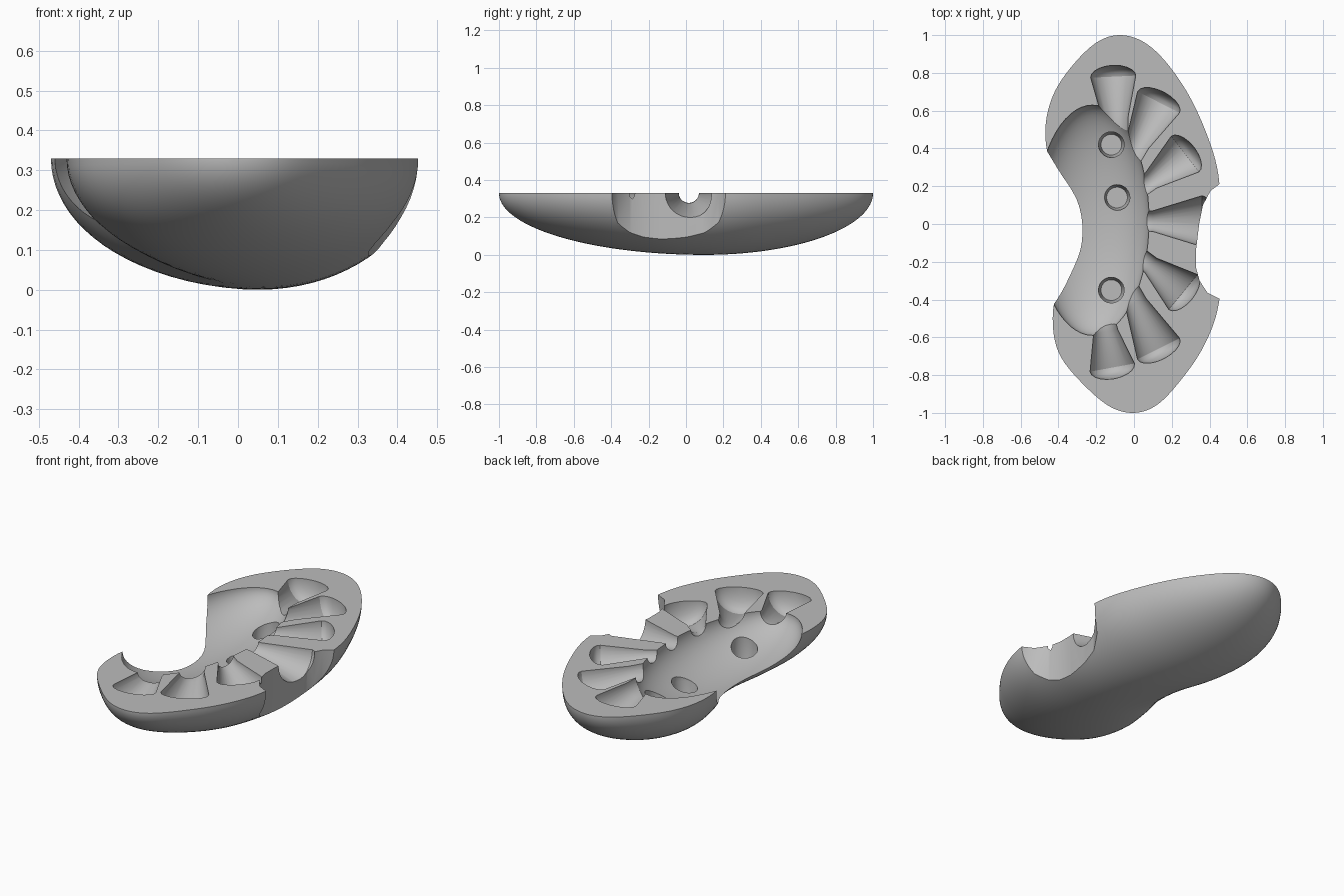
import bpy, bmesh, math
from mathutils import Vector, Matrix

if "Cube" in bpy.data.objects:
    bpy.data.objects.remove(bpy.data.objects["Cube"], do_unlink=True)

TOP = 0.33        # height of the flat section face
PLANE = TOP + 0.0013   # cutter axes sit a hair above it

tissue = bpy.data.materials.new("tissue_grey")
tissue.use_nodes = True
GREY = (0.5, 0.5, 0.5, 1)
tissue.diffuse_color = GREY
tissue.node_tree.nodes["Principled BSDF"].inputs["Base Color"].default_value = GREY


def finish(bm, name):
    bmesh.ops.recalc_face_normals(bm, faces=bm.faces[:])
    mesh = bpy.data.meshes.new(name)
    bm.to_mesh(mesh)
    bm.free()
    mesh.materials.append(tissue)
    obj = bpy.data.objects.new(name, mesh)
    bpy.context.scene.collection.objects.link(obj)
    return obj


def spline(values, y):
    """Smooth interpolation of values spaced 0.2 apart from y = -1.1."""
    f = (y + 1.1) / 0.2
    i = min(max(int(f), 1), len(values) - 3)
    t = f - i
    a, b, c, d = values[i - 1:i + 3]
    return b + 0.5 * t * (c - a + t * (2*a - 5*b + 4*c - d + t * (3*(b - c) + d - a)))


def bean_body():
    """Half bean lofted from half-ellipse slices along y."""
    centre = [.01, -.015, -.025, 0, .033, .063, .05, 0, -.047, -.07, -.07, -.07]
    width = [.45, .46, .51, .497, .451, .412, .412, .461, .488, .49, .46, .45]
    slices, arc = 72, 40
    bm = bmesh.new()
    rings = []
    for i in range(1, slices):
        y = -math.cos(math.pi * i / slices)
        c = spline(centre, y)
        a = spline(width, y) * math.sqrt(1 - y * y)
        k = (y - 0.1) / (0.9 if y > 0.1 else 1.1)
        depth = TOP * math.sqrt(1 - k * k)
        rings.append([bm.verts.new((c - a * math.cos(math.pi * j / arc), y,
                                    TOP - depth * math.sin(math.pi * j / arc)))
                      for j in range(arc + 1)])
    tips = [bm.verts.new((spline(centre, y), y, TOP)) for y in (-1, 1)]
    for p, q in zip(rings, rings[1:]):
        for j in range(arc):
            bm.faces.new((p[j], p[j + 1], q[j + 1], q[j]))
    for tip, ring in zip(tips, (rings[0], rings[-1])):
        for j in range(arc):
            bm.faces.new((tip, ring[j], ring[j + 1]))
    # one flat face closes the top
    bm.faces.new([tips[0]] + [r[0] for r in rings] + [tips[1]] + [r[-1] for r in reversed(rings)])
    return finish(bm, "bean_body")


def lathe(name, profile, origin, axis, segs=32):
    """Closed solid of revolution; profile is (distance along axis, radius)."""
    turn = Vector(axis).to_track_quat('Z', 'Y').to_matrix().to_4x4()
    bm = bmesh.new()
    rings = []
    for h, r in profile:
        rings.append([bm.verts.new((r * math.cos(2 * math.pi * (j + .37) / segs),
                                    r * math.sin(2 * math.pi * (j + .37) / segs), h))
                      for j in range(segs)])
    for p, q in zip(rings, rings[1:]):
        for j in range(segs):
            n = (j + 1) % segs
            bm.faces.new((p[j], p[n], q[n], q[j]))
    bm.faces.new(rings[0])
    bm.faces.new(rings[-1])
    bm.transform(Matrix.Translation(origin) @ turn)
    return finish(bm, name)


def cone_pocket(name, narrow, wide, r0, r1):
    """Flared pocket with a short neck and a domed outer end."""
    a, b = Vector((*narrow, PLANE)), Vector((*wide, PLANE))
    length = (b - a).length
    dome = [(length + .06 * math.sin(t), r1 * math.cos(t)) for t in (0.3, 0.6, 0.9, 1.2, 1.5)]
    profile = [(-.1, r0 * .9), (0, r0), (length, r1)] + dome
    return lathe(name, profile, a, b - a)


cutters = []

# central hollow, opening through the concave side
bm = bmesh.new()
bmesh.ops.create_uvsphere(bm, u_segments=64, v_segments=33, radius=1)
bm.transform(Matrix.Translation((-.22, .02, PLANE)) @ Matrix.Diagonal((.30, .61, .19, 1)))
cutters.append(finish(bm, "hollow_cutter"))

# ring of flared pockets
pockets = [((-.10, .57), (-.11, .78), .07, .12),
           ((.02, .43), (.13, .645), .065, .125),
           ((.09, .23), (.27, .37), .05, .12),
           ((.10, .015), (.36, .015), .055, .135),
           ((.09, -.22), (.26, -.36), .05, .12),
           ((.01, -.42), (.13, -.66), .06, .125),
           ((-.15, -.57), (-.115, -.76), .065, .12)]
for i, p in enumerate(pockets):
    cutters.append(cone_pocket("pocket_cutter_%d" % (i + 1), *p))

# round pits in the floor of the hollow
for i, (x, y) in enumerate([(-.12, .42), (-.09, .14), (-.12, -.35)]):
    cutters.append(lathe("pit_cutter_%d" % (i + 1), [(0, .055), (.07, .068), (.2, .068)],
                         (x, y, .09), (0, 0, 1)))

# curved notch through the convex side
outline = [(.7, .23), (.47, .225), (.405, .175), (.365, .1), (.345, 0), (.328, -.14),
           (.328, -.23), (.347, -.3), (.39, -.365), (.47, -.405), (.7, -.42)]
bm = bmesh.new()
base = bm.faces.new([bm.verts.new((x, y, -.1)) for x, y in outline])
up = bmesh.ops.extrude_face_region(bm, geom=[base])
bmesh.ops.translate(bm, vec=(0, 0, .6),
                    verts=[v for v in up["geom"] if isinstance(v, bmesh.types.BMVert)])
cutters.append(finish(bm, "notch_cutter"))

# carve the body and drop the cutters
body = bean_body()
for cutter in cutters:
    mod = body.modifiers.new(cutter.name, 'BOOLEAN')
    mod.operation = 'DIFFERENCE'
    mod.solver = 'EXACT'
    mod.object = cutter
graph = bpy.context.evaluated_depsgraph_get()
carved = bpy.data.meshes.new_from_object(body.evaluated_get(graph))
body.modifiers.clear()
body.data = carved
for cutter in cutters:
    bpy.data.objects.remove(cutter, do_unlink=True)

for o in bpy.context.selected_objects:
    o.select_set(False)
body.select_set(True)
bpy.context.view_layer.objects.active = body
bpy.ops.object.shade_smooth_by_angle(angle=math.radians(30))
